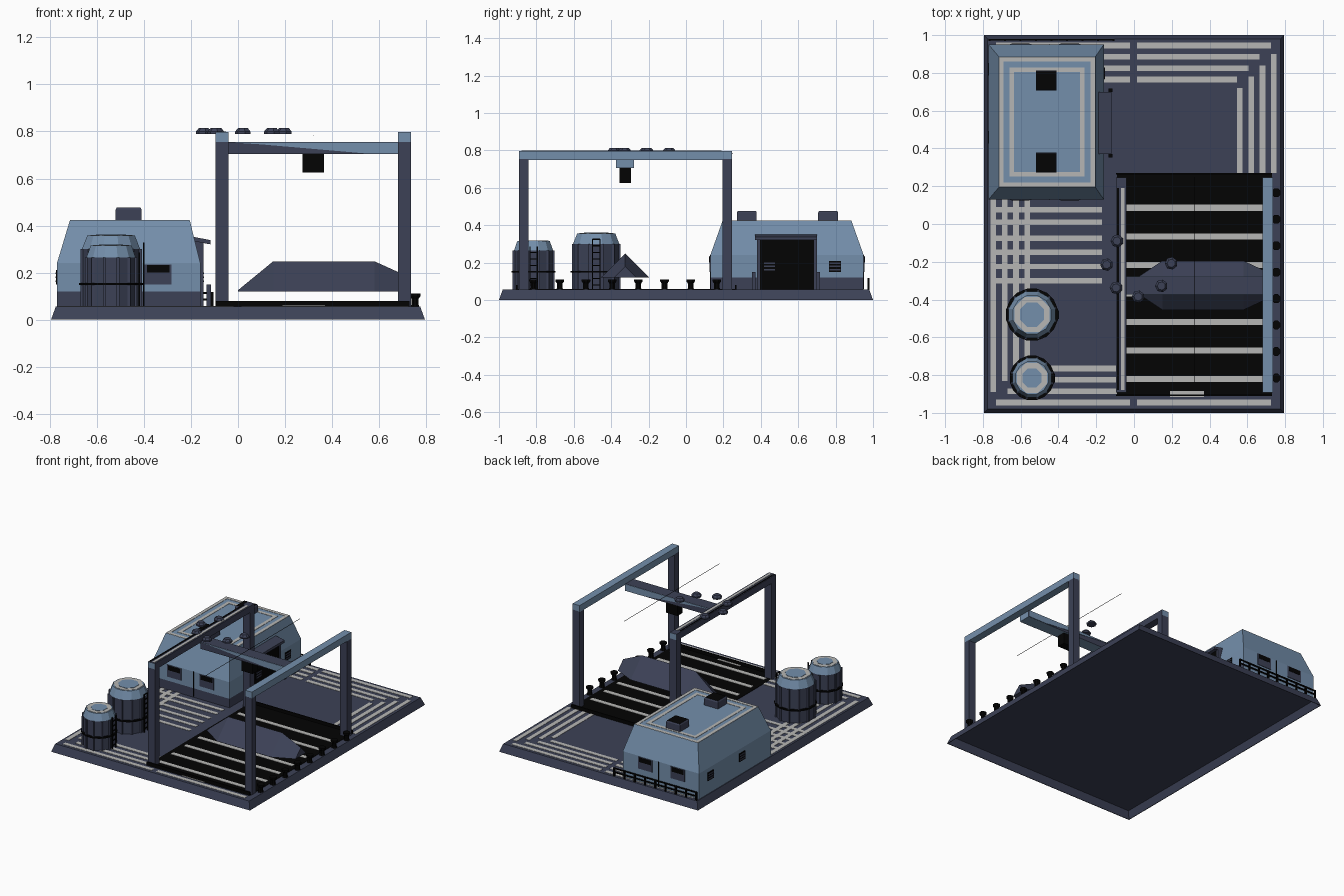
import bpy, bmesh, math
from mathutils import Vector

if "Cube" in bpy.data.objects:
    bpy.data.objects.remove(bpy.data.objects["Cube"])


def material(name, r, g, b):
    m = bpy.data.materials.new(name)
    m.use_nodes = True
    m.diffuse_color = (r, g, b, 1)
    m.node_tree.nodes["Principled BSDF"].inputs["Base Color"].default_value = (r, g, b, 1)
    return m


SLATE = material("dark slate", 0.045, 0.053, 0.093)
BLUE = material("steel blue", 0.175, 0.275, 0.41)
BLACK = material("black", 0.001, 0.001, 0.001)
GREY = material("light grey", 0.47, 0.47, 0.46)
DECK = 0.055


def finish(bm, name, *mats):
    bmesh.ops.recalc_face_normals(bm, faces=bm.faces)
    me = bpy.data.meshes.new(name)
    bm.to_mesh(me)
    bm.free()
    for m in mats:
        me.materials.append(m)
    ob = bpy.data.objects.new(name, me)
    bpy.context.collection.objects.link(ob)
    return ob


def add_box(bm, x0, x1, y0, y1, z0, z1):
    for v in bmesh.ops.create_cube(bm, size=1)["verts"]:
        v.co = Vector((x1 if v.co.x > 0 else x0, y1 if v.co.y > 0 else y0, z1 if v.co.z > 0 else z0))


def box(name, mat, *dims):
    bm = bmesh.new()
    add_box(bm, *dims)
    return finish(bm, name, mat)


def loft(name, rings, mats, rule=None):
    """Skin a stack of equal-length rings, with caps."""
    bm = bmesh.new()
    loops = [[bm.verts.new(p) for p in ring] for ring in rings]
    n = len(loops[0])
    for a, b in zip(loops, loops[1:]):
        for i in range(n):
            bm.faces.new((a[i], a[(i + 1) % n], b[(i + 1) % n], b[i]))
    bm.faces.new(loops[0])
    bm.faces.new(loops[-1])
    if rule:
        for f in bm.faces:
            f.material_index = rule(f.calc_center_median())
    return finish(bm, name, *mats)


def rect(x0, x1, y0, y1, z):
    return [(x0, y0, z), (x1, y0, z), (x1, y1, z), (x0, y1, z)]


def circle(x, y, z, r, n):
    return [(x + r * math.cos(math.tau * (i + 0.5) / n), y + r * math.sin(math.tau * (i + 0.5) / n), z)
            for i in range(n)]


def lathe(name, x, y, profile, mats, rule=None, n=8):
    return loft(name, [circle(x, y, z, r, n) for r, z in profile], mats, rule)


# Platform: a thin deck with sloped edges, hollow underneath
loft("platform", [rect(-w, w, -d, d, z) for w, d, z in
                  ((0.771, 0.976, DECK - 0.004), (0.791, 0.996, 0), (0.795, 1, 0), (0.775, 0.98, DECK))], [SLATE])

# Painted deck lines
bm = bmesh.new()


def line(x0, x1, y0, y1):
    add_box(bm, x0, x1, y0, y1, DECK - 0.002, DECK + 0.002)


for i in range(4):
    d = 0.06 * i
    for s in (-1, 1):
        y = s * (0.945 - d)
        line(-0.73 + d, -0.02, y - 0.015, y + 0.015)
        if s > 0 or i == 0:
            line(0.015, 0.725 - d, y - 0.015, y + 0.015)
    line(0.725 - d, 0.755 - d, 0.27, 0.9 - d)
    line(-0.76 + d, -0.73 + d, -0.89 + d, 0.13)
for y in (0.075, 0.01, -0.075, -0.15, -0.225, -0.3):
    line(-0.76, -0.17, y - 0.014, y + 0.014)
finish(bm, "deck_lines", GREY)

# Track bed flush with the deck, with end kerbs and cross stripes
box("track_bed", BLACK, -0.09, 0.73, -0.91, 0.27, DECK - 0.002, DECK + 0.003)
for y in (-0.91, 0.262):
    box("track_kerb", BLACK, -0.095, 0.73, y, y + 0.008, DECK, 0.08)
bm = bmesh.new()
for i in range(7):
    y = -0.82 + 0.151 * i
    add_box(bm, -0.06, 0.7, y - 0.016, y + 0.016, DECK, DECK + 0.005)
add_box(bm, 0.19, 0.37, -0.902, -0.885, DECK, DECK + 0.005)
add_box(bm, 0.19, 0.37, -0.915, -0.91, DECK, DECK + 0.005)
finish(bm, "track_stripes", GREY)

# Main building, with a dark plinth on the front and the door side
loft("building", [rect(-0.77, -0.16, 0.13, 0.95, DECK), rect(-0.77, -0.16, 0.13, 0.95, 0.12),
                  rect(-0.77, -0.16, 0.13, 0.95, 0.24), rect(-0.715, -0.205, 0.195, 0.885, 0.422)],
     [SLATE, BLUE], lambda c: int(c.z > 0.12 or c.x < -0.7 or c.y > 0.9))

# Roof border lines
bm = bmesh.new()
for inset in (0.0, 0.055):
    x0, x1, y0, y1 = -0.714 + inset, -0.206 - inset, 0.196 + inset, 0.884 - inset
    w = 0.024
    for dims in ((x0, x1, y0, y0 + w), (x0, x1, y1 - w, y1),
                 (x0, x0 + w, y0 + w, y1 - w), (x1 - w, x1, y0 + w, y1 - w)):
        add_box(bm, *dims, 0.42, 0.424)
finish(bm, "roof_lines", GREY)

# Roof vents
for y in (0.325, 0.76):
    loft("roof_vent", [rect(-0.52, -0.41, y - 0.053, y + 0.053, 0.42), rect(-0.52, -0.41, y - 0.053, y + 0.053, 0.468),
                       rect(-0.515, -0.415, y - 0.048, y + 0.048, 0.477)],
         [SLATE, BLACK], lambda c: int(c.z > 0.475))

# Front and back windows with slate sills
for y in (0.13, 0.95):
    for x in (-0.60, -0.34):
        box("window_panel", SLATE, x - 0.057, x + 0.057, y - 0.004, y + 0.004, 0.15, 0.235)
        box("window_glass", BLACK, x - 0.048, x + 0.048, y - 0.006, y + 0.006, 0.2, 0.232)
    box("wall_seam", BLACK, -0.448, -0.444, y - 0.003, y + 0.003, 0.06, 0.24)

# Louvred side vents
for x, y in ((-0.77, 0.46), (-0.77, 0.82), (-0.16, 0.797), (-0.15, 0.447)):
    box("louvre_panel", BLACK, x - 0.004, x + 0.004, y - 0.033, y + 0.033, 0.15, 0.21)
    for z in (0.163, 0.18, 0.197):
        box("louvre_slat", SLATE, x - 0.006, x + 0.006, y - 0.03, y + 0.03, z - 0.004, z + 0.004)

# Entrance with sloping canopy and posts
box("door", BLACK, -0.18, -0.15, 0.395, 0.685, DECK, 0.33)
for y in (0.38, 0.685):
    box("door_jamb", SLATE, -0.2, -0.147, y, y + 0.015, DECK, 0.335)
canopy = box("door_canopy", SLATE, -0.19, -0.118, 0.37, 0.7, 0.334, 0.352)
for v in canopy.data.vertices:
    if v.co.x > -0.15:
        v.co.z -= 0.014
for y in (0.362, 0.708):
    loft("door_post", [rect(-0.135, -0.115, y - 0.009, y + 0.009, z) for z in (DECK, 0.15)],
         [SLATE, BLACK], lambda c: int(c.z > 0.14))

# Rear railing
bm = bmesh.new()
for i in range(9):
    x = -0.765 + 0.082 * i
    add_box(bm, x - 0.005, x + 0.005, 0.97, 0.98, DECK - 0.003, 0.117)
for z in (0.085, 0.113):
    add_box(bm, -0.77, -0.105, 0.971, 0.979, z - 0.004, z + 0.004)
finish(bm, "rear_railing", BLACK)


# Storage tanks with ribs, band, top ring and ladder
def tank(x, y, r, shoulder, top, ring):
    lathe("tank_body", x, y, [(r, DECK), (r, shoulder), (ring + 0.005, top)], [SLATE, BLUE],
          lambda c: int(c.z > shoulder - 0.05), n=12)
    lathe("tank_ring", x, y, [(ring, top - 0.002), (ring, top + 0.002)], [GREY])
    lathe("tank_cap", x, y, [(ring - 0.03, top - 0.002), (ring - 0.03, top + 0.004)], [BLUE])
    lathe("tank_band", x, y, [(r + 0.012, 0.146), (r + 0.012, 0.156)], [BLACK], n=16)
    for i in range(12):
        a = math.tau * (i + 0.5) / 12
        px, py = x + r * math.cos(a), y + r * math.sin(a)
        box("tank_rib", SLATE, px - 0.007, px + 0.007, py - 0.007, py + 0.007, DECK, shoulder)
    bm = bmesh.new()
    lx = x + r + 0.012
    for s in (-1, 1):
        add_box(bm, lx - 0.003, lx + 0.003, y + s * 0.02 - 0.003, y + s * 0.02 + 0.003, DECK, top - 0.03)
    for i in range(int((top - 0.11) / 0.035) + 1):
        z = 0.08 + 0.035 * i
        add_box(bm, lx - 0.003, lx + 0.003, y - 0.02, y + 0.02, z - 0.003, z + 0.003)
    finish(bm, "tank_ladder", BLACK)


tank(-0.54, -0.48, 0.128, 0.3, 0.357, 0.1)
tank(-0.54, -0.815, 0.108, 0.265, 0.315, 0.085)

# Gantry legs and top beams
for x in (-0.095, 0.68):
    for y in (-0.892, 0.195):
        box("gantry_leg", SLATE, x, x + 0.055, y, y + 0.05, DECK, 0.755)
box("right_beam", BLUE, 0.68, 0.735, -0.892, 0.245, 0.75, 0.798)
left = box("left_beam", SLATE, -0.095, -0.04, -0.892, 0.245, 0.75, 0.797)
left.data.materials.append(BLUE)
for f in left.data.polygons:
    f.material_index = int(abs(f.normal.y) > 0.5)
box("left_beam_stripe", GREY, -0.068, -0.05, -0.88, 0.19, 0.795, 0.799)
box("left_beam_cable", BLACK, -0.09, -0.08, -0.88, 0.19, 0.795, 0.799)

# Crossbeam with trolley and tapered plates on both faces
cross = box("crossbeam", SLATE, -0.04, 0.685, -0.37, -0.28, 0.705, 0.755)
cross.data.materials.append(BLUE)
for f in cross.data.polygons:
    f.material_index = int(f.normal.z < -0.5 or abs(f.normal.x) > 0.5)
for side in (-0.371, -0.279):
    loft("crossbeam_plate", [[(-0.04, y, 0.754), (0.1, y, 0.754), (0.68, y, 0.754), (0.68, y, 0.706),
                              (0.55, y, 0.706), (0.1, y, 0.745)] for y in (side - 0.002, side + 0.002)], [BLUE])
box("trolley", BLACK, 0.275, 0.365, -0.355, -0.295, 0.625, 0.705)
box("overhead_cable", BLACK, 0.32, 0.322, -0.84, 0.25, 0.781, 0.783)

# Suspended load: a ridge that tapers at both ends
loft("load", [[(x, -0.325 - w, 0.12), (x, -0.325 + w, 0.12), (x, -0.325, top)] for x, w, top in
              ((0, 0.03, 0.125), (0.15, 0.13, 0.248), (0.58, 0.13, 0.248), (0.73, 0.06, 0.18))], [SLATE])

# Small floating domes
for x, y in ((-0.09, -0.09), (-0.145, -0.215), (-0.095, -0.338), (0.022, -0.385), (0.145, -0.328), (0.197, -0.208)):
    lathe("floating_dome", x, y, [(0.034, 0.79), (0.034, 0.8), (0.022, 0.814)], [SLATE], n=7)

# Bollards along the edge
for i in range(8):
    lathe("bollard", 0.753, -0.815 + 0.14 * i,
          [(0.02, DECK), (0.016, 0.065), (0.016, 0.088), (0.025, 0.1), (0.025, 0.11)], [BLACK])
